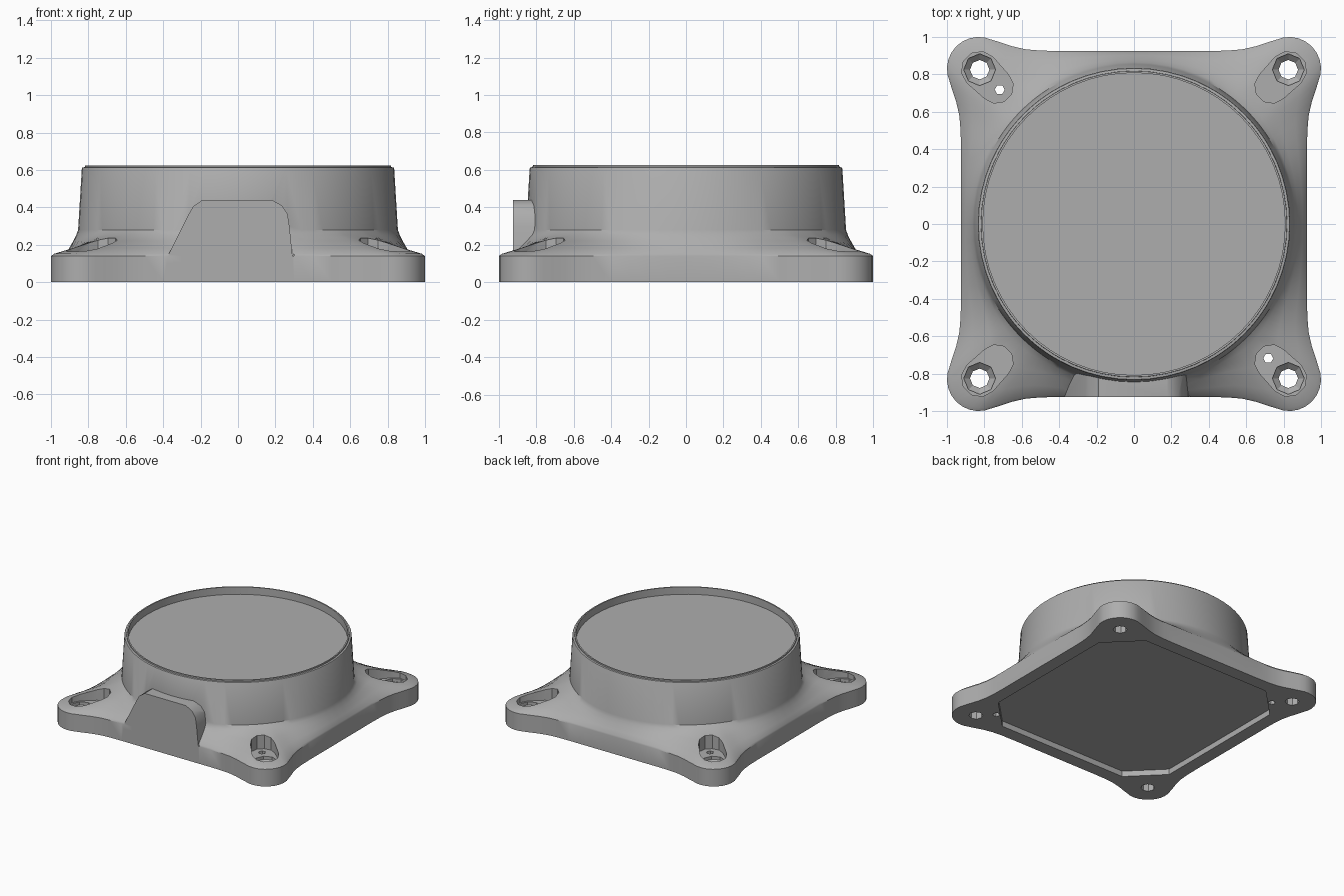
import bpy, bmesh
from math import cos, sin, pi, radians
from mathutils import Vector

if "Cube" in bpy.data.objects:
    bpy.data.objects.remove(bpy.data.objects["Cube"])

grey = bpy.data.materials.new("plain grey")
grey.use_nodes = True
COLOUR = (0.42, 0.42, 0.42, 1)
grey.diffuse_color = COLOUR
grey.node_tree.nodes["Principled BSDF"].inputs["Base Color"].default_value = COLOUR


def loft(name, rings):
    """Closed solid through rings that share one point count."""
    bm = bmesh.new()
    loops = [[bm.verts.new(p) for p in ring] for ring in rings]
    n = len(loops[0])
    for a, b in zip(loops, loops[1:]):
        for i in range(n):
            j = (i + 1) % n
            bm.faces.new((a[i], a[j], b[j], b[i]))
    bm.faces.new(loops[0][::-1])
    bm.faces.new(loops[-1])
    bmesh.ops.recalc_face_normals(bm, faces=bm.faces)
    mesh = bpy.data.meshes.new(name)
    bm.to_mesh(mesh)
    bm.free()
    mesh.materials.append(grey)
    ob = bpy.data.objects.new(name, mesh)
    bpy.context.collection.objects.link(ob)
    return ob


def prism(name, points, low, high):
    return loft(name, [[(x, y, z) for x, y in points] for z in (low, high)])


def arc(cx, cy, r, n, start=0.0, sweep=2 * pi, closed=True):
    steps = n if closed else n - 1
    return [(cx + r * cos(start + sweep * i / steps),
             cy + r * sin(start + sweep * i / steps)) for i in range(n)]


def combine(body, tool, operation):
    mod = body.modifiers.new(operation, 'BOOLEAN')
    mod.operation, mod.solver, mod.object = operation, 'EXACT', tool
    bpy.context.view_layer.objects.active = body
    bpy.ops.object.modifier_apply(modifier=mod.name)
    bpy.data.objects.remove(tool)


# Flange outline: one quarter from the back edge to the side, turned four times
edge = [(x / 10, 0.925) for x in range(0, 5)]
edge += [(0.5, 0.927), (0.58, 0.934), (0.65, 0.95), (0.71, 0.97), (0.76, 0.985)]
ear = arc(0.83, 0.83, 0.17, 9, radians(100), radians(-110), False)
quarter = edge + ear + [(y, x) for x, y in edge[:0:-1]]
outline = []
for turn in range(4):
    for x, y in quarter:
        for _ in range(turn):
            x, y = y, -x
        outline.append(Vector((x, y)))


def ring(r, z):
    return [(*(p.normalized() * r), z) for p in outline]


def blend(t, z):
    return [(*p.lerp(p.normalized() * 0.86, t), z) for p in outline]


# Housing: flange, sloped shoulder, tapered drum and stepped lip
housing = loft("housing", [
    blend(0, 0), blend(0, 0.14), blend(0.05, 0.152), blend(0.35, 0.182),
    blend(0.7, 0.222), blend(0.93, 0.252), ring(0.855, 0.28),
    ring(0.835, 0.608), ring(0.832, 0.613), ring(0.819, 0.615), ring(0.818, 0.625)])

# Connector block on the front
block = [(-0.38, 0.1), (-0.37, 0.15), (-0.26, 0.37), (-0.24, 0.405), (-0.19, 0.44),
         (0.18, 0.44), (0.235, 0.41), (0.265, 0.365), (0.275, 0.3), (0.29, 0.15),
         (0.29, 0.1)]
connector = loft("connector_block",
                 [[(x, y, z) for x, z in block] for y in (-0.925, -0.7)])
combine(housing, connector, 'UNION')

# Shallow dish on the top
combine(housing, prism("dish_cutter", arc(0, 0, 0.808, 64), 0.565, 0.8), 'DIFFERENCE')

# Square recess with cut corners underneath
a, b = 0.82, 0.575
recess = [(a, b), (b, a), (-b, a), (-a, b), (-a, -b), (-b, -a), (b, -a), (a, -b)]
combine(housing, prism("recess_cutter", recess, -0.1, 0.045), 'DIFFERENCE')

# Screw pockets, counterbores and through holes in the four ears
for sx in (-1, 1):
    for sy in (-1, 1):
        pocket = (arc(0.825, 0.825, 0.098, 6, radians(-45), pi, False)
                  + arc(0.735, 0.735, 0.09, 6, radians(135), pi, False))
        pocket = [(x * sx, y * sy) for x, y in pocket]
        combine(housing, prism("pocket_cutter", pocket, 0.125, 0.5), 'DIFFERENCE')
        cx, cy = 0.825 * sx, 0.825 * sy
        wide, narrow = arc(cx, cy, 0.085, 8), arc(cx, cy, 0.052, 8)
        hole = [[(x, y, z) for x, y in pts] for pts, z in
                ((narrow, -0.1), (narrow, 0.07), (wide, 0.1), (wide, 0.2))]
        combine(housing, loft("screw_cutter", hole), 'DIFFERENCE')
        if sx != sy:
            pin = arc(0.718 * sx, 0.718 * sy, 0.027, 6)
            combine(housing, prism("pin_cutter", pin, -0.1, 0.3), 'DIFFERENCE')

# Smooth shading with crisp edges
bpy.ops.object.select_all(action='DESELECT')
housing.select_set(True)
bpy.context.view_layer.objects.active = housing
bpy.ops.object.shade_smooth_by_angle(angle=radians(30))
